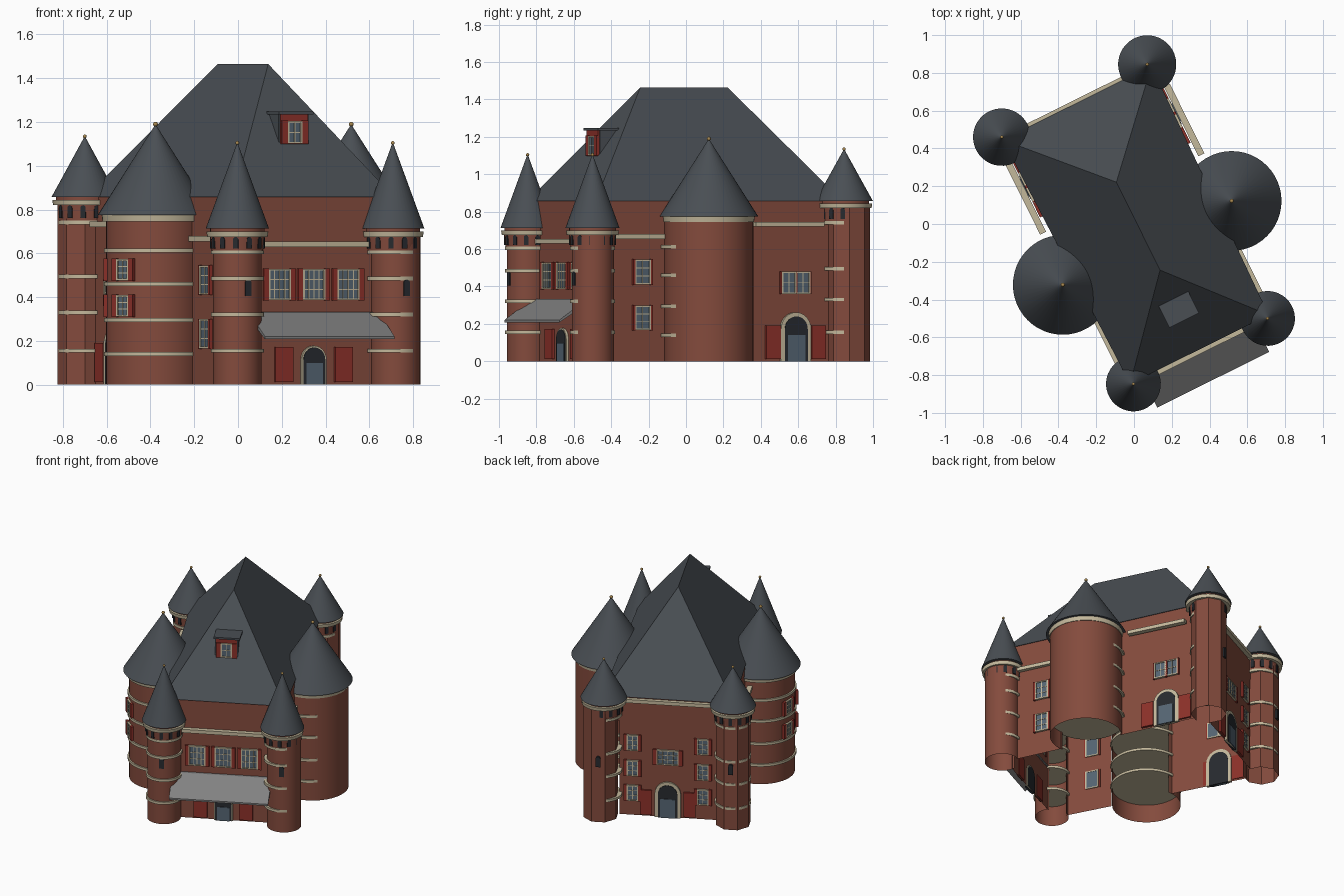
import bpy, bmesh, math
from mathutils import Matrix, Vector

if "Cube" in bpy.data.objects:
    bpy.data.objects.remove(bpy.data.objects["Cube"])

def material(name, c):
    m = bpy.data.materials.new(name)
    m.diffuse_color = (*c, 1)
    m.use_nodes = True
    m.node_tree.nodes["Principled BSDF"].inputs["Base Color"].default_value = m.diffuse_color
    return m

BRICK = material("brick", (.23, .07, .046))
SLATE = material("slate", (.067, .077, .088))
CREAM = material("cream", (.55, .48, .33))
RED = material("shutter_red", (.26, .03, .022))
GLASS = material("glass", (.09, .13, .17))
DARK = material("dark", (.02, .023, .028))
GREY = material("canopy_grey", (.22, .22, .22))
GOLD = material("gold", (.4, .25, .08))

TURN = math.radians(26.4)
R = Matrix.Rotation(TURN, 4, 'Z') @ Matrix.Translation((.015, 0, 0))
FW, BW, FV, BV = .405, .435, -.74, .70

def finish(name, bm, mat, M=Matrix(), smooth=False, closed=True):
    if closed:
        bmesh.ops.recalc_face_normals(bm, faces=bm.faces)
    me = bpy.data.meshes.new(name)
    bm.to_mesh(me)
    bm.free()
    me.materials.append(mat)
    ob = bpy.data.objects.new(name, me)
    bpy.context.collection.objects.link(ob)
    ob.matrix_world = M
    if smooth:
        bpy.ops.object.select_all(action='DESELECT')
        ob.select_set(True)
        bpy.context.view_layer.objects.active = ob
        bpy.ops.object.shade_smooth_by_angle(angle=math.radians(35))
    return ob

def boxes(name, items, mat, M=Matrix()):
    """items: (x0, x1, y0, y1, z0, z1)"""
    bm = bmesh.new()
    for x0, x1, y0, y1, z0, z1 in items:
        T = Matrix.Translation(((x0+x1)/2, (y0+y1)/2, (z0+z1)/2))
        bmesh.ops.create_cube(bm, size=1, matrix=T @ Matrix.Diagonal((x1-x0, y1-y0, z1-z0, 1)))
    return finish(name, bm, mat, M)

def lathe(name, x, y, z0, z1, r0, r1, mat, n=40, smooth=True, shell=False):
    """Cylinder or cone; a shell is open-ended and cut away inside the main block."""
    bm = bmesh.new()
    bmesh.ops.create_cone(bm, cap_ends=not shell, segments=n, radius1=r0, radius2=r1, depth=z1-z0)
    T = Matrix.Translation((x, y, (z0+z1)/2)) @ Matrix.Rotation(TURN + math.pi/n, 4, 'Z')
    if shell:
        inside = []
        for f in bm.faces:
            p = R.inverted() @ T @ f.calc_center_median()
            half = FW + (BW-FW)*(p.y-FV)/(BV-FV)
            if abs(p.x) < half-.015 and FV+.015 < p.y < BV-.015:
                inside.append(f)
        bmesh.ops.delete(bm, geom=inside, context='FACES')
    return finish(name, bm, mat, T, smooth, not shell)

def ball(name, x, y, z, r):
    bm = bmesh.new()
    bmesh.ops.create_uvsphere(bm, u_segments=12, v_segments=8, radius=r)
    finish(name, bm, GOLD, Matrix.Translation((x, y, z)), True)

def prism(name, pts, y0, y1, mat, M):
    bm = bmesh.new()
    f = bm.faces.new([bm.verts.new((a, y0, b)) for a, b in pts])
    g = bmesh.ops.extrude_face_region(bm, geom=[f])
    bmesh.ops.translate(bm, vec=(0, y1-y0, 0), verts=[v for v in g['geom'] if isinstance(v, bmesh.types.BMVert)])
    return finish(name, bm, mat, M)

# wall poses: local x runs along the wall, -y points outward
def wall(u, v, deg):
    return R @ Matrix.Translation((u, v, 0)) @ Matrix.Rotation(math.radians(deg), 4, 'Z')

def window(name, M, x, z0, z1, w, cols=2, rows=3, shutter=.03):
    h, t = w/2, .004
    boxes(name + "_glass", [(x-h, x+h, -.008, .006, z0, z1)], GLASS, M)
    bars = [(x-h, x+h, -.014, .008, z-t, z+t) for z in (z0, z1)]
    bars += [(x+s*h-t, x+s*h+t, -.014, .008, z0-t, z1+t) for s in (-1, 1)]
    b = .0022
    bars += [(x-h+w*i/cols-b, x-h+w*i/cols+b, -.011, 0, z0, z1) for i in range(1, cols)]
    bars += [(x-h, x+h, -.011, 0, z0+(z1-z0)*i/rows-b, z0+(z1-z0)*i/rows+b) for i in range(1, rows)]
    boxes(name + "_frame", bars, CREAM, M)
    e = h + t
    boxes(name + "_shutters", [(x-e-shutter, x-e, -.014, .004, z0-.006, z1+.006),
                               (x+e, x+e+shutter, -.014, .004, z0-.006, z1+.006)], RED, M)

def arch(w, h, n=12):
    r = w/2
    return [(-r, 0)] + [(-r*math.cos(math.pi*i/n), h-r+r*math.sin(math.pi*i/n)) for i in range(n+1)] + [(r, 0)]

def door(name, M, w, h, rim, off, sw, sh):
    prism(name + "_surround", arch(w+2*rim, h+rim), -.013, .006, CREAM, M)
    prism(name + "_recess", arch(w, h), -.016, .008, DARK, M)
    boxes(name + "_leaf", [(-w*.38, w*.38, -.02, 0, 0, h*.58)], GLASS, M)
    boxes(name + "_shutters", [(s*off-sw/2, s*off+sw/2, -.014, .004, .012, sh) for s in (-1, 1)], RED, M)

# main block: open-bottomed walls that stop at the towers, closed band above
base = [(-FW, FV), (FW, FV), (BW, BV), (-BW, BV)]
bm = bmesh.new()

def panel(p, q, z0, z1):
    bm.faces.new([bm.verts.new((*c, z)) for c, z in ((p, z0), (q, z0), (q, z1), (p, z1))])

for i in range(4):
    p, q = Vector(base[i]), Vector(base[(i+1) % 4])
    panel(p, q, .68, .86)
    spans = ((.13, .87),) if i % 2 == 0 else ((.055, .28), (.58, .95))
    for s, t in spans:
        if i == 3:
            s, t = 1-t, 1-s
        panel(p.lerp(q, s), p.lerp(q, t), 0, .68)
finish("main_walls", bm, BRICK, R, closed=False)

# hipped roof
bm = bmesh.new()
e = [bm.verts.new((u*1.012, v*1.012, .858)) for u, v in base]
a, b = bm.verts.new((0, -.28, 1.465)), bm.verts.new((0, .24, 1.465))
for f in ((e[0], e[1], a), (e[1], e[2], b, a), (e[2], e[3], b), (e[3], e[0], a, b), (e[3], e[2], e[1], e[0])):
    bm.faces.new(f)
finish("main_roof", bm, SLATE, R)

# ledges and gutters
boxes("front_ledge", [(-.32, .32, -.772, -.735, .63, .655)], CREAM, R)
boxes("back_gutter", [(-.36, .36, .69, .728, .825, .85)], CREAM, R)
for s, side in ((-1, "left"), (1, "right")):
    u0, u1 = sorted((s*.45, s*.485))
    boxes(side + "_back_ledge", [(u0, u1, .17, .58, .72, .745)], CREAM, R)
    u0, u1 = sorted((s*.39, s*.435))
    boxes(side + "_front_ledge", [(u0, u1, -.66, -.28, .655, .68)], CREAM, R)

# corner turrets
def turret(name, x, y, r, wall_shift, bands, zc, zr, apex, n, rc, face):
    wx, wy = x + wall_shift[0], y + wall_shift[1]
    lathe(name + "_wall", wx, wy, 0, zc+.08, r, r, BRICK, n, n > 8, True)
    for z in bands:
        lathe(name + "_band", x, y, z-.009, z+.009, .121, .121, CREAM)
    # corbel ring: brick drum with dark arched niches under a cream cornice
    lathe(name + "_drum", x, y, zc, zr-.045, .118, .124, BRICK)
    for i in range(12):
        M = Matrix.Translation((x, y, zc+.012)) @ Matrix.Rotation(TURN + i*math.pi/6, 4, 'Z')
        prism(name + "_niche", arch(.024, zr-zc-.062, 6), -.125, -.1, DARK, M)
    lathe(name + "_cornice", x, y, zr-.05, zr-.026, rc-.007, rc-.003, CREAM)
    lathe(name + "_roof_base", x, y, zr-.026, zr-.012, rc-.02, rc-.02, BRICK)
    lathe(name + "_roof", x, y, zr-.012, apex, rc, .003, SLATE)
    ball(name + "_finial", x, y, apex+.004, .009)
    S = Matrix.Translation((wx, wy, .405)) @ Matrix.Rotation(TURN + math.radians(face), 4, 'Z')
    prism(name + "_slit", arch(.032, .075, 8), -r-.004, -r+.03, DARK, S)

low, high = (.155, .32, .485, .605), (.155, .33, .495, .74)
turret("front_left_turret", -.003, -.847, .111, (0, 0), low, .61, .725, 1.1, 40, .145, 0)
turret("front_right_turret", .707, -.50, .113, (.013, .002), low, .61, .725, 1.1, 40, .145, 0)
turret("back_right_turret", .07, .845, .118, (.012, .02), high, .75, .87, 1.13, 8, .154, 180)
turret("back_left_turret", -.70, .46, .118, (-.006, .004), high, .75, .87, 1.13, 8, .152, 180)

# large side towers
out = Vector((math.cos(TURN), math.sin(TURN)))
for name, x, y, r, s, shift in (("left_tower", -.377, -.322, .226, -1, 0), ("right_tower", .517, .122, .238, 1, .03)):
    lathe(name + "_wall", x, y, 0, .75, r, r, BRICK, 48, True, True)
    bx, by = x - s*shift*out.x, y - s*shift*out.y
    for z in (.14, .295, .46, .612):
        lathe(name + "_band", bx, by, z-.009, z+.009, r+.01, r+.01, CREAM, 48)
    lathe(name + "_cornice", x, y, .745, .775, .242, .246, CREAM, 48)
    lathe(name + "_roof", x, y, .775, 1.185, .264, .003, SLATE, 48)
    ball(name + "_finial", x, y, 1.19, .011)
    if s < 0:
        for da in (-26, 26):
            M = (Matrix.Translation((x, y, 0)) @ Matrix.Rotation(TURN + math.radians(270+da), 4, 'Z')
                 @ Matrix.Translation((0, -r+.002, 0)))
            for z in (.315, .48):
                window("left_tower_window", M, -.01, z, z+.09, .06, shutter=.026)

# front: door, three windows, canopy
F = wall(0, FV, 0)
door("front_door", F, .11, .17, .008, .152, .09, .172)
for x in (-.175, 0, .175):
    window("front_window", F, x, .39, .525, .105, 4, 3, .024)
prism("canopy", [(-.925, .22), (-.76, .333), (-.735, .333), (-.735, .32), (-.925, .208)], -.337, .325, GREY,
      R @ Matrix.Rotation(math.pi/2, 4, 'Z') @ Matrix.Diagonal((1, -1, 1, 1)))

# back: door, double window, two columns of windows
B = wall(0, BV, 180)
door("back_door", B, .13, .235, .022, .145, .08, .19)
window("back_centre_window", B, 0, .385, .485, .14, 4, 3, .026)
for x in (-.235, .235):
    for z in (.11, .29, .475):
        window("back_window", B, x, z, z+.105, .07, shutter=.02)

# both sides: rear door with double window, front pair of windows
for s, side in ((-1, "left"), (1, "right")):
    W = wall(s*.431, .43, s*90)
    door(side + "_door", W, .135, .24, .022, .135, .085, .19)
    for x in (-.042, .042):
        window(side + "_double_window", W, x, .365, .475, .076, 2, 2, .008)
    W = wall(s*.412, -.475, s*90)
    for z in (.17, .415):
        window(side + "_window", W, 0, z, z+.125, .085, 2, 3, .012)

# dormer
boxes("dormer_body", [(-.083, .068, -.555, -.44, 1.09, 1.24)], SLATE, R)
boxes("dormer_roof", [(-.092, .084, -.575, -.43, 1.235, 1.248)], SLATE, R)
D = wall(-.007, -.557, 0)
boxes("dormer_front", [(-.07, .07, -.006, .01, 1.095, 1.236)], RED, D)
window("dormer_window", D, 0, 1.105, 1.2, .066, 2, 2, .03)
